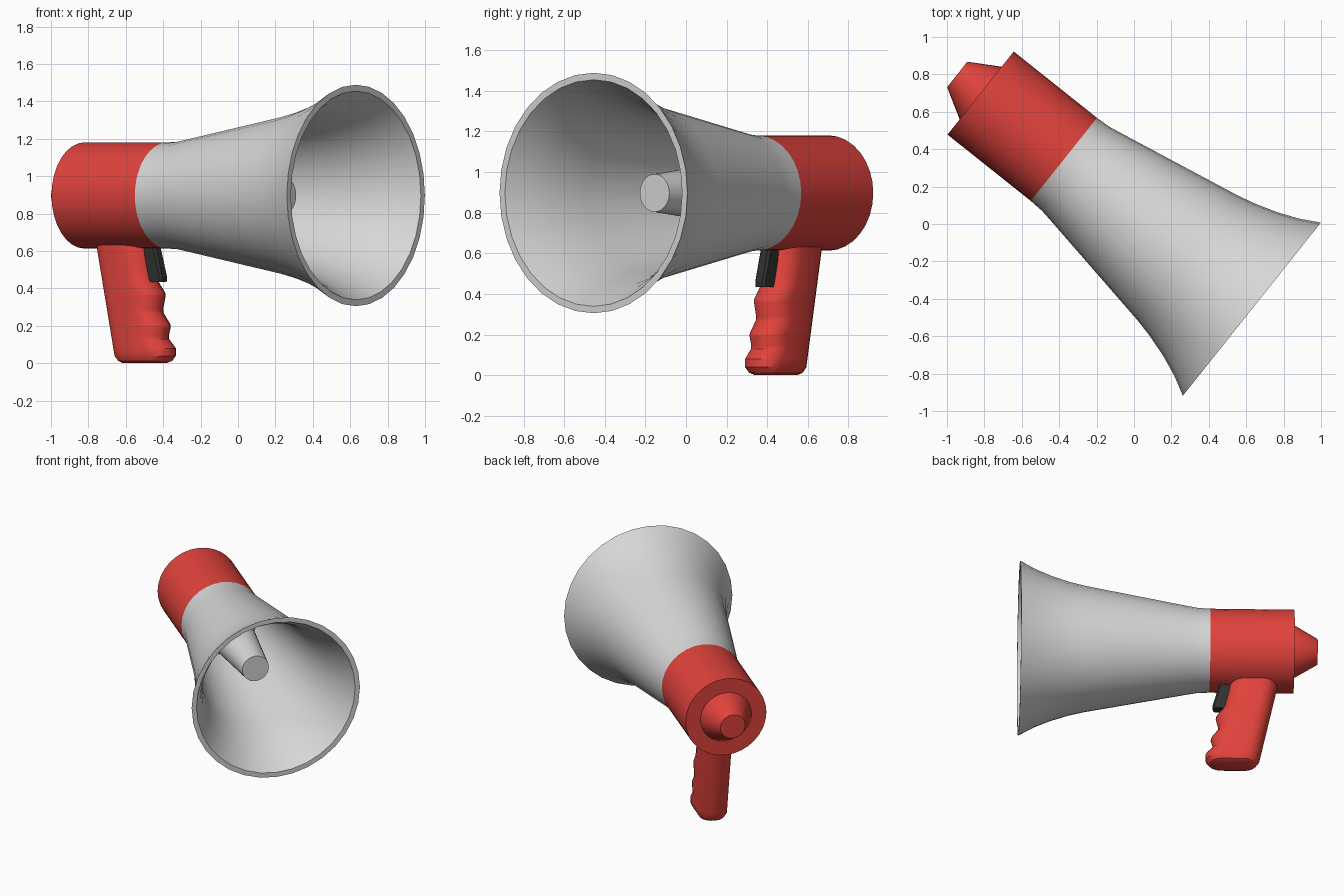
import bpy, bmesh, math
from mathutils import Matrix, Vector

if "Cube" in bpy.data.objects:
    bpy.data.objects.remove(bpy.data.objects["Cube"])

# Frame of the megaphone: local x runs along the axis from the back to the mouth
BACK = Vector((-0.82, 0.70, 0))
TURN = Matrix.Translation(BACK) @ Matrix.Rotation(math.atan2(-0.623, 0.782), 4, 'Z')
AXIS_Z = 0.897
SIDES = 32


def material(name, colour):
    m = bpy.data.materials.new(name)
    m.diffuse_color = (*colour, 1)
    m.use_nodes = True
    m.node_tree.nodes["Principled BSDF"].inputs["Base Color"].default_value = m.diffuse_color
    return m


RED = material("red plastic", (0.75, 0.055, 0.045))
GREY = material("light grey plastic", (0.68, 0.68, 0.68))
BLACK = material("black plastic", (0.03, 0.03, 0.03))


def finish(name, bm, mat, angle=35):
    bmesh.ops.recalc_face_normals(bm, faces=bm.faces)
    me = bpy.data.meshes.new(name)
    bm.to_mesh(me)
    bm.free()
    me.materials.append(mat)
    ob = bpy.data.objects.new(name, me)
    ob.matrix_world = TURN
    bpy.context.collection.objects.link(ob)
    bpy.ops.object.select_all(action='DESELECT')
    ob.select_set(True)
    bpy.context.view_layer.objects.active = ob
    bpy.ops.object.shade_smooth_by_angle(angle=math.radians(angle))
    return ob


def loft(name, rings, mat, angle=35):
    """Skin a list of equal-length point rings and cap both ends."""
    bm = bmesh.new()
    loops = [[bm.verts.new(p) for p in ring] for ring in rings]
    n = len(loops[0])
    for a, b in zip(loops, loops[1:]):
        for i in range(n):
            j = (i + 1) % n
            bm.faces.new((a[i], a[j], b[j], b[i]))
    bm.faces.new(loops[0])
    bm.faces.new(loops[-1])
    return finish(name, bm, mat, angle)


def lathe(name, profile, mat, sides=SIDES):
    """Turn (position, radius) pairs around the megaphone axis."""
    rings = [[(s, r * math.cos(2 * math.pi * i / sides),
               AXIS_Z + r * math.sin(2 * math.pi * i / sides)) for i in range(sides)]
             for s, r in profile]
    return loft(name, rings, mat)


# Rear housing with its stepped cone
lathe("rear_housing", [(0, 0.18), (0, 0.284), (0.569, 0.284)], RED)
lathe("rear_cone", [(0.01, 0.18), (0, 0.18), (-0.16, 0.087)], RED)

# Flared horn: outer wall, lip, then inner wall back to the throat
outer = [(0.569, 0.284), (0.65, 0.288), (0.73, 0.302), (1.41, 0.427), (1.52, 0.453),
         (1.64, 0.491), (1.75, 0.536), (1.854, 0.592)]
inner = [(s, r - 0.034) for s, r in reversed(outer)]
lathe("horn", outer + inner, GREY)

# Tapered plug inside the horn
lathe("inner_plug", [(0.569, 0.175), (1.372, 0.093)], GREY)


# Pistol grip: rounded sections from the foot up, with finger grooves in front
def grip_section(z, front, inset=0.0, half=0.10, steps=8):
    back = 0.24 - 0.13 * z / 0.62 + inset
    front -= inset
    r = half - inset
    ring = []
    for centre, start in ((front - r, -90), (back + r, 90)):
        for i in range(steps + 1):
            a = math.radians(start + 180 * i / steps)
            ring.append((centre + r * math.cos(a), r * math.sin(a), z))
    return ring


grip = [(0, 0.58, 0.04), (0.012, 0.59, 0.015), (0.04, 0.597, 0), (0.08, 0.597, 0),
        (0.13, 0.55, 0), (0.145, 0.548, 0), (0.195, 0.562, 0), (0.21, 0.558, 0),
        (0.27, 0.512, 0), (0.29, 0.510, 0), (0.36, 0.527, 0), (0.375, 0.525, 0),
        (0.44, 0.475, 0), (0.49, 0.462, 0), (0.56, 0.445, 0), (0.66, 0.43, 0)]
loft("grip", [grip_section(*g) for g in grip], RED, 30)


# Trigger: slanted block in front of the grip
def trigger_section(z, s0, s1, half, chamfer=0.012):
    return [(s0, -half, z), (s1 - chamfer, -half, z), (s1, -half + chamfer, z),
            (s1, half - chamfer, z), (s1 - chamfer, half, z), (s0, half, z)]


loft("trigger", [trigger_section(0.435, 0.455, 0.545, 0.032),
                 trigger_section(0.46, 0.45, 0.548, 0.032),
                 trigger_section(0.65, 0.40, 0.495, 0.032)], BLACK, 20)
